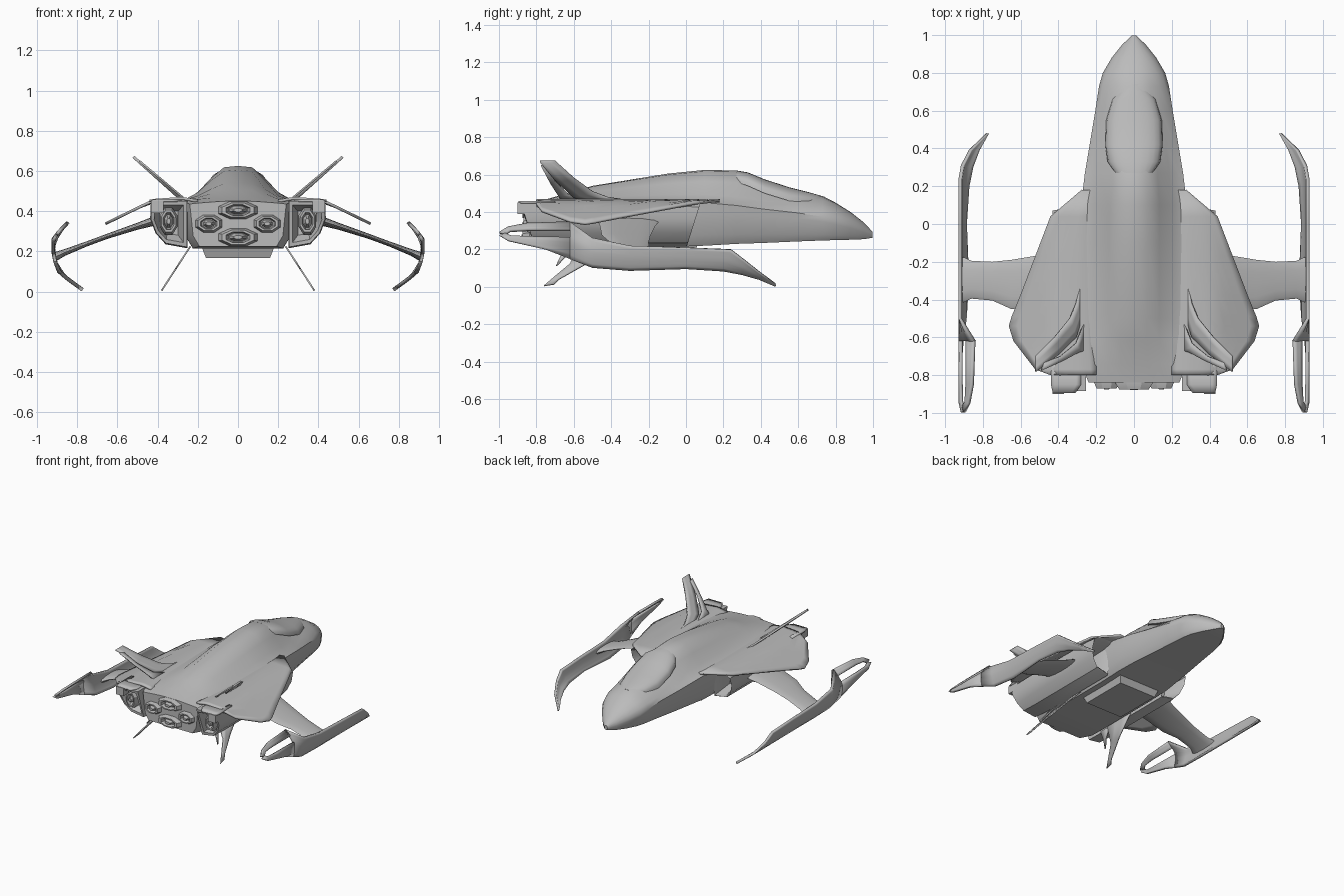
import bpy, bmesh, math

cube = bpy.data.objects.get("Cube")
if cube:
    bpy.data.objects.remove(cube)

GREY = (0.5, 0.5, 0.5, 1)
mat = bpy.data.materials.new("hull grey")
mat.use_nodes = True
mat.diffuse_color = GREY
mat.node_tree.nodes["Principled BSDF"].inputs["Base Color"].default_value = GREY


def interp(table, v):
    """Piecewise linear lookup in ascending (key, value) pairs."""
    if v <= table[0][0]:
        return table[0][1]
    for (a, p), (b, q) in zip(table, table[1:]):
        if v <= b:
            return p + (q - p) * (v - a) / (b - a)
    return table[-1][1]


def finish(name, bm, mirror=False, thick=0, angle=35):
    bmesh.ops.recalc_face_normals(bm, faces=bm.faces)
    me = bpy.data.meshes.new(name)
    bm.to_mesh(me)
    bm.free()
    me.materials.append(mat)
    ob = bpy.data.objects.new(name, me)
    bpy.context.collection.objects.link(ob)
    if thick:
        mod = ob.modifiers.new("thickness", "SOLIDIFY")
        mod.thickness, mod.offset = thick, 0
    if mirror:
        ob.modifiers.new("mirror", "MIRROR")
    bpy.ops.object.select_all(action="DESELECT")
    ob.select_set(True)
    bpy.context.view_layer.objects.active = ob
    bpy.ops.object.shade_smooth_by_angle(angle=math.radians(angle))
    return ob


def loft(name, rings, mirror=False, angle=35):
    """Skin closed rings of equal size and cap both ends."""
    bm = bmesh.new()
    rows = [[bm.verts.new(p) for p in r] for r in rings]
    n = len(rows[0])
    for a, b in zip(rows, rows[1:]):
        for i in range(n):
            bm.faces.new((a[i], a[(i + 1) % n], b[(i + 1) % n], b[i]))
    bm.faces.new(rows[0])
    bm.faces.new(rows[-1])
    return finish(name, bm, mirror, angle=angle)


def strip(name, edge_a, edge_b, place, thick, steps=6):
    """Mirrored bent plate between two outlines, placed in space by a rule."""
    bm = bmesh.new()
    rows = []
    for (u0, v0), (u1, v1) in zip(edge_a, edge_b):
        rows.append([bm.verts.new(place(u0 + (u1 - u0) * k / steps, v0 + (v1 - v0) * k / steps))
                     for k in range(steps + 1)])
    for a, b in zip(rows, rows[1:]):
        for k in range(steps):
            bm.faces.new((a[k], a[k + 1], b[k + 1], b[k]))
    return finish(name, bm, True, thick)


def box(name, lo, hi, mirror=False, taper=0):
    ring = lambda z, t: [(lo[0] + t, lo[1] + t, z), (hi[0] - t, lo[1] + t, z),
                         (hi[0] - t, hi[1] - t, z), (lo[0] + t, hi[1] - t, z)]
    return loft(name, [ring(lo[2], taper), ring(hi[2], 0)], mirror)


# Fuselage: y, half width, bottom, shoulder, top, bell blend
sections = [(.997, .012, .262, .28, .295, 0), (.95, .062, .255, .3, .345, 0),
            (.88, .118, .252, .33, .40, 0), (.8, .165, .25, .355, .45, .1),
            (.73, .185, .248, .375, .485, .3), (.6, .205, .243, .395, .505, .5),
            (.42, .235, .235, .415, .55, .8), (.27, .26, .23, .435, .622, 1),
            (.1, .28, .22, .45, .625, 1), (-.1, .28, .213, .455, .605, 1),
            (-.5, .28, .213, .455, .54, 1), (-.62, .28, .213, .455, .505, 1),
            (-.74, .28, .215, .45, .47, .5), (-.84, .24, .225, .435, .45, .5)]


def hull_ring(y, w, zb, zm, zt, k):
    h, d = zt - zm, zm - zb
    half = [(.25, zt - .04 * h), (.48, zt - (.12 + .23 * k) * h),
            (.72, zt - (.31 + .44 * k) * h), (.9, zt - (.6 + .33 * k) * h), (1, zm),
            (.98, zm - .2 * d), (.93, zb + .25 * d), (.8, zb)]
    right = [(w * f, y, z) for f, z in half]
    left = [(-x, y, z) for x, y, z in reversed(right)]
    return [(0, y, zt)] + right + [(0, y, zb)] + left


loft("fuselage", [hull_ring(*s) for s in sections])

# Canopy bubble: y, half width, base, top
canopy = []
for y, w, zb, zt in [(.27, .10, .56, .622), (.33, .14, .54, .612), (.42, .152, .50, .575),
                     (.55, .147, .46, .533), (.66, .115, .45, .505), (.74, .05, .44, .482)]:
    canopy.append([(w * math.cos(a) , y, zb + (zt - zb) * math.sin(a) ** .8)
                   for a in [math.pi * i / 12 for i in range(13)]])
loft("canopy", canopy, angle=50)

# Side nacelles with hollow intake and exhaust
outline = [(.25, .455), (.40, .455), (.435, .43), (.437, .36), (.41, .29), (.36, .235), (.25, .215)]


def nacelle_ring(y, s, slant=0, cx=.345, cz=.345):
    return [(cx + (x - cx) * s, y + slant * (z - cz), cz + (z - cz) * s) for x, z in outline]


loft("nacelles", [nacelle_ring(-.12, .5), nacelle_ring(.03, .84, .25), nacelle_ring(.045, .95, .3),
                  nacelle_ring(0, 1), nacelle_ring(-.7, 1), nacelle_ring(-.85, .95, -.3),
                  nacelle_ring(-.85, .78, -.3), nacelle_ring(-.76, .5)], True)
box("tail_blocks", (.37, -.9, .39), (.432, -.8, .452), True)
strip("tail_covers", [(.28, -.7), (.28, -.85), (.31, -.895)], [(.44, -.7), (.44, -.85), (.43, -.895)],
      lambda x, y: (x, y, .452), .012)


# Faceted exhaust nozzles
def nozzle(name, x, z, rx, rz, y, mirror=False):
    ring = lambda yy, s: [(x + rx * s * math.cos(i * math.pi / 4 + .39), yy,
                           z + rz * s * math.sin(i * math.pi / 4 + .39)) for i in range(8)]
    loft(name, [ring(y + .12, 1.05), ring(y + .03, 1.05), ring(y, .85), ring(y, .65),
                ring(y + .04, .5), ring(y - .005, .22)], mirror, 20)


nozzle("upper_engine", 0, .405, .10, .045, -.875)
nozzle("lower_engine", 0, .27, .10, .045, -.875)
nozzle("side_engines", .145, .338, .068, .045, -.87, True)
nozzle("nacelle_engines", .345, .35, .045, .07, -.85, True)

# Upper wing shells drooping outwards
shell_z = [(.2, .45), (.28, .464), (.42, .454), (.5, .415), (.66, .337)]
outer = [(.275, .18), (.44, .04), (.52, -.17), (.6, -.38), (.645, -.49),
         (.66, -.54), (.635, -.62), (.52, -.77), (.44, -.8)]
strip("wing_shells", [(.2, y) for x, y in outer], outer,
      lambda x, y: (x, y, interp(shell_z, x)), .014, 10)

# Support arms with a lens-shaped section
arms = []
for x, lead, trail, z, t in [(.34, -.12, -.48, .375, .06), (.5, -.165, -.46, .325, .035),
                             (.65, -.19, -.45, .275, .026), (.75, -.2, -.405, .238, .026),
                             (.86, -.195, -.395, .195, .034), (.915, -.17, -.42, .17, .05)]:
    mid, r = (lead + trail) / 2, (lead - trail) / 2
    arms.append([(x, mid + r * math.cos(a), z + t / 2 * math.sin(a))
                 for a in [math.tau * i / 12 for i in range(12)]])
loft("arms", arms, True, 50)

# Curved outer blades with slotted tails, bent inwards at top and bottom
bend = [(0, .765), (.02, .785), (.06, .845), (.1, .892), (.15, .91),
        (.2, .92), (.26, .92), (.3, .89), (.35, .84)]
blade = lambda y, z: (interp(bend, z), y, z)
strip("blades",
      [(.48, .012), (.39, .08), (.31, .145), (.24, .2), (0, .21), (-.3, .22), (-.5, .26), (-.62, .345)],
      [(.478, .008), (.39, .045), (.3, .07), (.2, .088), (0, .1), (-.3, .09), (-.5, .105), (-.62, .15)],
      blade, .018, 8)
strip("blade_upper_rails", [(-.62, .345), (-.85, .337), (-.95, .318), (-.998, .29)],
      [(-.62, .303), (-.85, .303), (-.94, .298), (-.965, .28)], blade, .016, 3)
strip("blade_lower_rails", [(-.62, .265), (-.85, .268), (-.94, .272), (-.965, .284)],
      [(-.62, .15), (-.75, .2), (-.95, .245), (-.998, .275)], blade, .016, 4)

# Forked dorsal fins, outlined along the body and up the span
dorsal = lambda y, t: (.28 + .24 * t, y, .455 + .215 * t)
strip("dorsal_fins", [(-.25, -.02), (-.42, .1), (-.5, .24), (-.6, .58), (-.70, 1)],
      [(-.4, -.06), (-.52, .02), (-.6, .12), (-.69, .5), (-.78, 1)], dorsal, .014, 3)
strip("dorsal_struts", [(-.735, .86), (-.7, .5), (-.63, .16), (-.52, 0)],
      [(-.775, .9), (-.725, .45), (-.68, .12), (-.67, -.02)],
      lambda y, t: (.265 + .25 * t, y, .46 + .21 * t), .01, 2)

# Forked ventral fins
ventral = lambda y, t: (.24 + .14 * t, y, .22 - .215 * t)
strip("ventral_fins", [(-.32, -.02), (-.52, .42), (-.68, .84), (-.705, .96)],
      [(-.58, -.02), (-.62, .45), (-.71, .8), (-.76, 1)], ventral, .008, 3)
strip("ventral_spurs", [(-.56, 0), (-.64, .25), (-.685, .48)],
      [(-.66, 0), (-.67, .25), (-.695, .5)], ventral, .008, 2)

# Belly pod
box("belly_pod", (-.18, -.36, .168), (.18, .06, .22), taper=.02)
